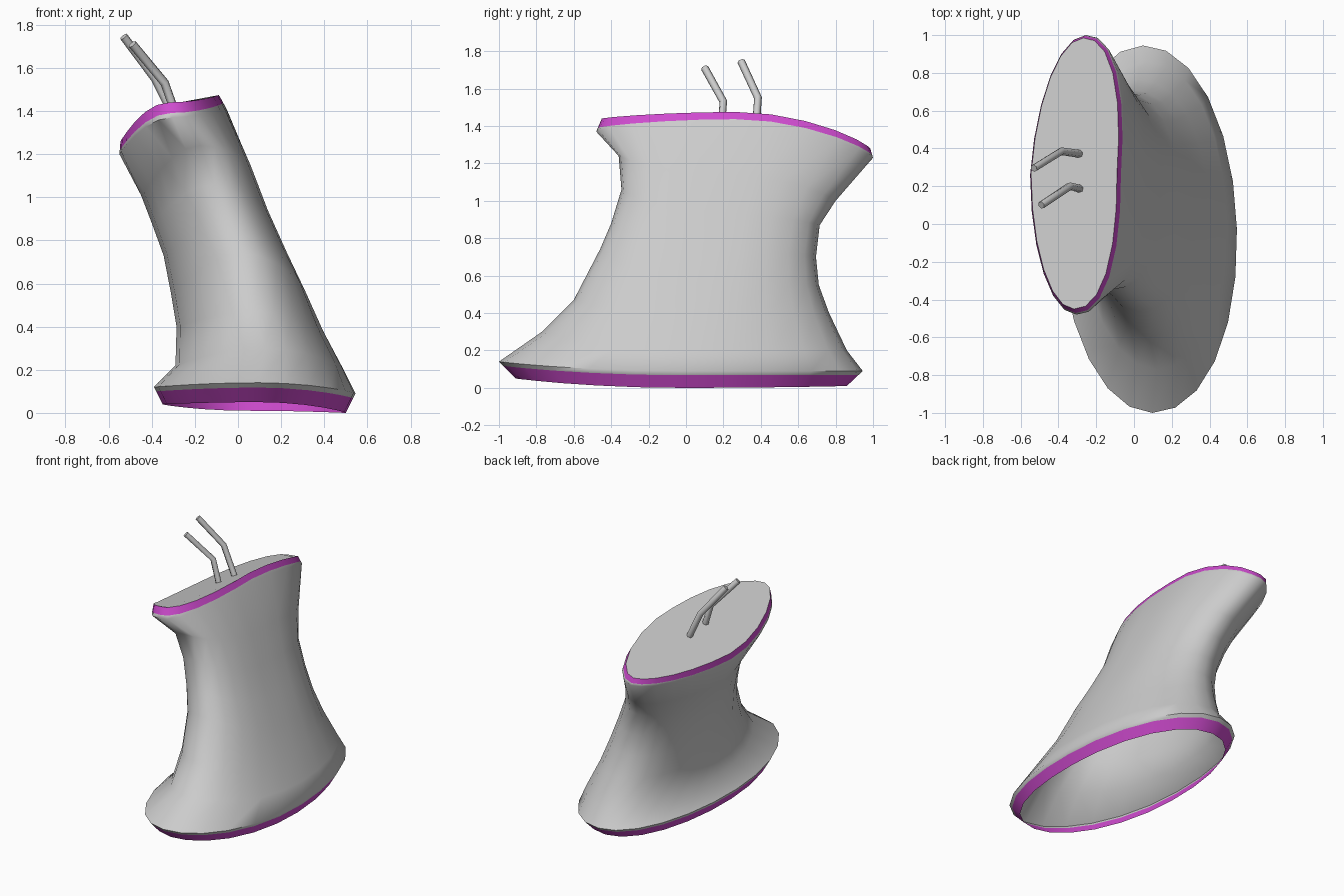
import bpy, bmesh
from math import sin, cos, pi, radians

if "Cube" in bpy.data.objects:
    bpy.data.objects.remove(bpy.data.objects["Cube"])

SIDES = 24

# Each section: left x,z | right x,z | front y,z | back y,z |
# x offset of front and back tips | squareness of the right side
SECTIONS = [
    (-.35, .04, .50, .00, -.91, .05, .86, .01, .02, -.03, 2.1),
    (-.39, .12, .545, .09, -1.0, .14, .945, .09, .02, -.03, 2.1),
    (-.29, .22, .49, .20, -.77, .30, .86, .20, .02, -.03, 2.1),
    (-.285, .40, .40, .37, -.60, .47, .765, .40, .02, -.03, 2.15),
    (-.31, .55, .315, .55, -.46, .74, .71, .55, .02, -.01, 2.2),
    (-.345, .73, .23, .73, -.40, .88, .695, .70, .02, .01, 2.2),
    (-.40, .88, .14, .93, -.345, 1.06, .715, .87, .02, .02, 2.2),
    (-.45, 1.01, .06, 1.14, -.36, 1.24, .80, 1.00, .02, .04, 2.2),
    (-.55, 1.20, -.06, 1.42, -.48, 1.37, 1.0, 1.23, .0, .05, 2.3),
    (-.545, 1.26, -.09, 1.475, -.45, 1.44, .985, 1.28, .0, .05, 2.3),
]


def blend(a, b, t):
    return tuple(p + (q - p) * t for p, q in zip(a, b))


def ring(s):
    xl, zl, xr, zr, yf, zf, yb, zb, tip_f, tip_b, square = s
    pts = []
    for i in range(SIDES):
        c, n = cos(2 * pi * i / SIDES), sin(2 * pi * i / SIDES)
        z = (zr if c > 0 else zl) * c * c + (zb if n > 0 else zf) * n * n
        if c > 0:
            k = (abs(c) ** square + abs(n) ** square) ** (-1 / square)
            c, n = c * k, n * k
        x = (xl + xr) / 2 + (xr - xl) / 2 * c + (tip_b if n > 0 else tip_f) * abs(n)
        y = (yf + yb) / 2 + (yb - yf) / 2 * n
        pts.append((x, y, z))
    return pts


def material(name, colour):
    m = bpy.data.materials.new(name)
    m.diffuse_color = colour
    m.use_nodes = True
    m.node_tree.nodes["Principled BSDF"].inputs["Base Color"].default_value = m.diffuse_color
    return m


grey = material("grey", (.6, .6, .6, 1))
purple = material("purple", (.62, .07, .62, 1))

# Flared body: lofted shell, open underneath, with split rim bands and a top cap
secs = ([SECTIONS[0], blend(SECTIONS[0], SECTIONS[1], .75)] + SECTIONS[1:9]
        + [blend(SECTIONS[8], SECTIONS[9], .3), SECTIONS[9]])
bm = bmesh.new()
rings = [[bm.verts.new(p) for p in ring(s)] for s in secs]
last = len(rings) - 2
for k in range(len(rings) - 1):
    a, b = rings[k], rings[k + 1]
    for i in range(SIDES):
        j = (i + 1) % SIDES
        f = bm.faces.new((a[i], a[j], b[j], b[i]))
        f.material_index = 1 if k in (0, last) else 0
bm.faces.new(rings[-1])
mesh = bpy.data.meshes.new("flared_body")
bm.to_mesh(mesh)
bm.free()
mesh.materials.append(grey)
mesh.materials.append(purple)
body = bpy.data.objects.new("flared_body", mesh)
bpy.context.collection.objects.link(body)
bpy.context.view_layer.objects.active = body
body.select_set(True)
bpy.ops.object.shade_smooth_by_angle(angle=radians(60))
body.select_set(False)


# Bent pins standing on the top face
def pin(name, path):
    cu = bpy.data.curves.new(name, 'CURVE')
    cu.dimensions = '3D'
    cu.bevel_depth = .021
    cu.bevel_resolution = 1
    cu.use_fill_caps = True
    sp = cu.splines.new('POLY')
    sp.points.add(len(path) - 1)
    for p, co in zip(sp.points, path):
        p.co = (*co, 1)
    ob = bpy.data.objects.new(name, cu)
    bpy.context.collection.objects.link(ob)
    bpy.context.view_layer.objects.active = ob
    ob.select_set(True)
    bpy.ops.object.convert(target='MESH')
    bpy.context.object.select_set(False)


pin("front_pin", [(-.28, .185, 1.36), (-.34, .20, 1.53), (-.49, .10, 1.71)])
pin("back_pin", [(-.28, .37, 1.34), (-.385, .385, 1.55), (-.53, .295, 1.745)])
